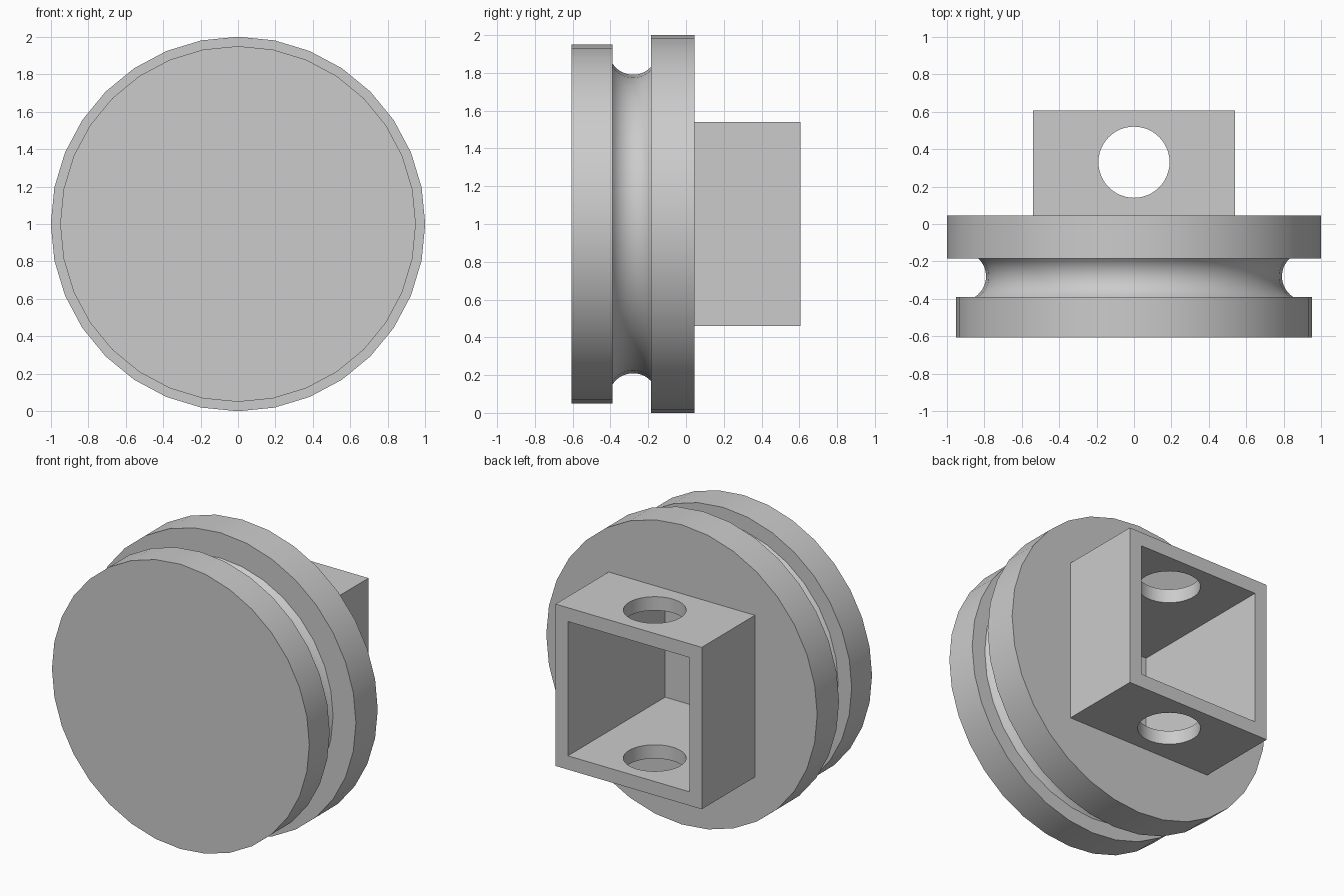
import bpy, bmesh, math
from mathutils import Matrix, Vector

if "Cube" in bpy.data.objects:
    bpy.data.objects.remove(bpy.data.objects["Cube"], do_unlink=True)

AXIS_Z = 1.0
SIDES = 32
FRONT, BACK = -0.605, 0.605
RIM_BACK = 0.045

grey = bpy.data.materials.new("plain_grey")
grey.use_nodes = True
grey.diffuse_color = (0.6, 0.6, 0.6, 1)
grey.node_tree.nodes["Principled BSDF"].inputs["Base Color"].default_value = (0.6, 0.6, 0.6, 1)


def finish(name, bm):
    bmesh.ops.recalc_face_normals(bm, faces=bm.faces)
    mesh = bpy.data.meshes.new(name)
    bm.to_mesh(mesh)
    bm.free()
    mesh.materials.append(grey)
    obj = bpy.data.objects.new(name, mesh)
    bpy.context.collection.objects.link(obj)
    return obj


def box(name, half, y0, y1):
    bm = bmesh.new()
    bmesh.ops.create_cube(bm, size=1)
    bmesh.ops.scale(bm, vec=(2 * half, y1 - y0, 2 * half), verts=bm.verts)
    bmesh.ops.translate(bm, vec=(0, (y0 + y1) / 2, AXIS_Z), verts=bm.verts)
    return finish(name, bm)


def lathe(name, profile):
    """Rings of (y, radius) around the wheel axis, closed by flat caps."""
    bm = bmesh.new()
    rings = []
    for y, r in profile:
        angles = [math.tau * i / SIDES for i in range(SIDES)]
        rings.append([bm.verts.new((r * math.sin(a), y, AXIS_Z + r * math.cos(a))) for a in angles])
    for a, b in zip(rings, rings[1:]):
        for i in range(SIDES):
            j = (i + 1) % SIDES
            bm.faces.new((a[i], a[j], b[j], b[i]))
    bm.faces.new(rings[0])
    bm.faces.new(rings[-1])
    return finish(name, bm)


def cut(obj, cutters):
    bpy.ops.object.select_all(action="DESELECT")
    bpy.context.view_layer.objects.active = obj
    obj.select_set(True)
    for cutter in cutters:
        mod = obj.modifiers.new("cut", "BOOLEAN")
        mod.operation, mod.solver, mod.object = "DIFFERENCE", "EXACT", cutter
        bpy.ops.object.modifier_apply(modifier=mod.name)
    bpy.ops.object.shade_smooth_by_angle(angle=math.radians(30))


# Grooved wheel: small front rim, round groove, larger back rim
groove_y, groove_r, groove_size = -0.28, 0.92, 0.13
groove_front, groove_back = -0.39, -0.185
start = math.asin((groove_front - groove_y) / groove_size)
end = math.asin((groove_back - groove_y) / groove_size)
groove = []
for i in range(13):
    t = start + (end - start) * i / 12
    groove.append((groove_y + groove_size * math.sin(t), groove_r - groove_size * math.cos(t)))
wheel = lathe("grooved_wheel", [(FRONT, 0.95), (groove_front, 0.95), *groove,
                                (groove_back, 1.0), (RIM_BACK, 1.0)])

# Square socket on the back
socket = box("square_socket", 0.54, RIM_BACK, BACK)

# Cutters: deep square pocket and a vertical pin hole
pocket = box("pocket_cutter", 0.448, -0.42, BACK + 0.2)
bm = bmesh.new()
bmesh.ops.create_cone(bm, cap_ends=True, segments=48, radius1=0.19, radius2=0.19, depth=2,
                      matrix=Matrix.Translation(Vector((0, 0.33, AXIS_Z))))
pin_hole = finish("pin_hole_cutter", bm)

cut(wheel, [pocket])
cut(socket, [pocket, pin_hole])
for helper in (pocket, pin_hole):
    bpy.data.objects.remove(helper, do_unlink=True)
